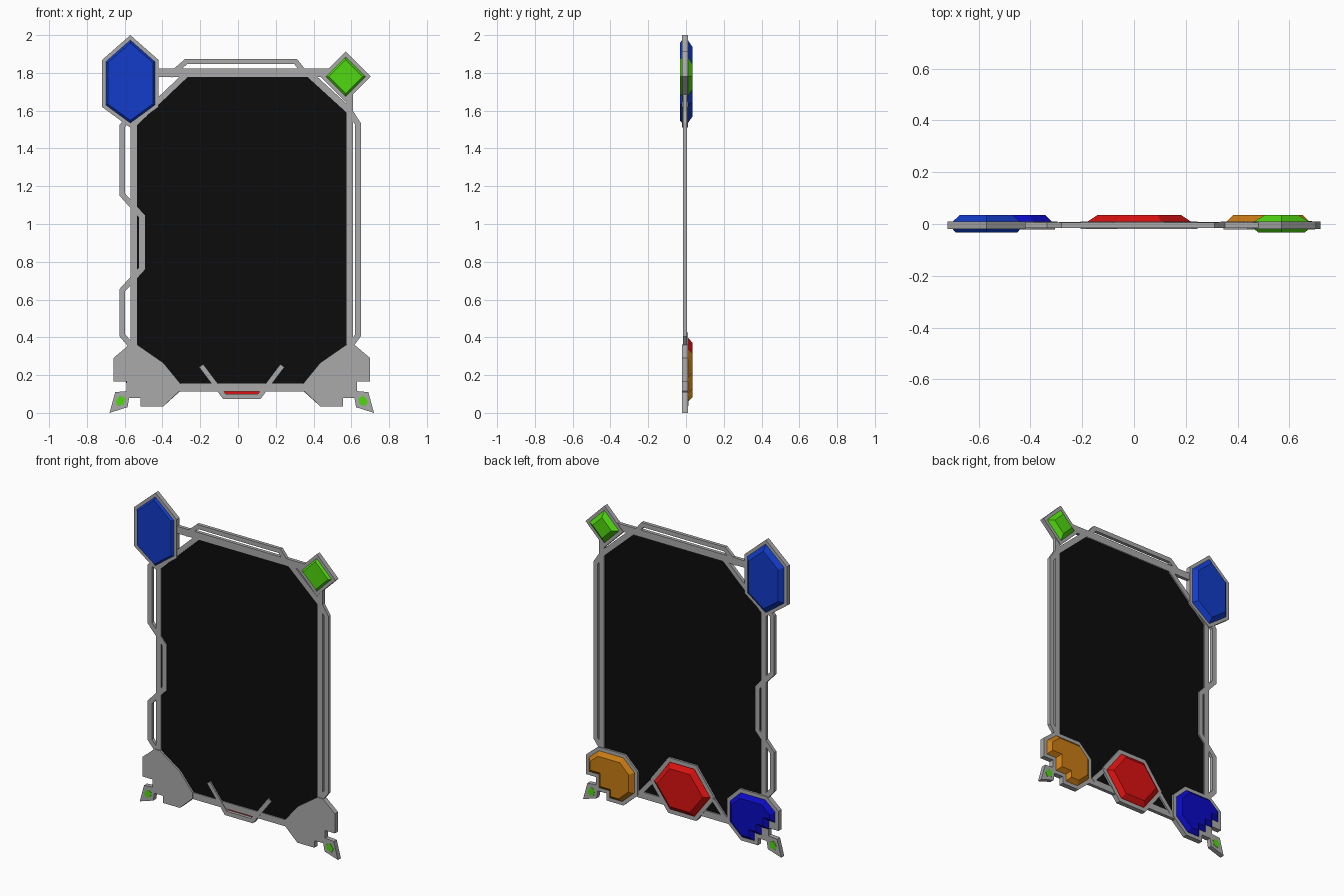
import bpy, bmesh
from mathutils import Vector

if "Cube" in bpy.data.objects:
    bpy.data.objects.remove(bpy.data.objects["Cube"])

CX = 0.02  # mirror line of the frame


def mat(name, r, g, b):
    m = bpy.data.materials.new(name)
    m.diffuse_color = (r, g, b, 1)
    m.use_nodes = True
    m.node_tree.nodes["Principled BSDF"].inputs["Base Color"].default_value = m.diffuse_color
    return m


GREY = mat("grey metal", 0.40, 0.40, 0.40)
BLACK = mat("black panel", 0.0035, 0.0035, 0.0035)
BLUE = mat("blue gem", 0.006, 0.045, 0.58)
NAVY = mat("deep blue gem", 0.003, 0.003, 0.55)
GREEN = mat("green gem", 0.08, 0.68, 0.005)
RED = mat("red gem", 0.72, 0.006, 0.006)
ORANGE = mat("orange gem", 0.58, 0.20, 0.007)


def inset(pts, d):
    """Move every edge of a closed outline inward by d."""
    p = [Vector(q) for q in pts]
    n = len(p)
    area = sum(p[i].x * p[(i + 1) % n].y - p[(i + 1) % n].x * p[i].y for i in range(n))
    s = 1 if area > 0 else -1
    out = []
    for i in range(n):
        a = (p[i] - p[i - 1]).normalized()
        b = (p[(i + 1) % n] - p[i]).normalized()
        na, nb = Vector((-a.y, a.x)) * s, Vector((-b.y, b.x)) * s
        out.append(p[i] + (na + nb) * (d / (1 + na.dot(nb))))
    return out


def prism(name, pts, y0, y1, material, bevel=0):
    """Outline in x,z extruded from y0 to y1, the y1 end shrunk by bevel."""
    bm = bmesh.new()
    top = inset(pts, bevel) if bevel else pts
    a = [bm.verts.new((q[0], y0, q[1])) for q in pts]
    b = [bm.verts.new((q[0], y1, q[1])) for q in top]
    n = len(a)
    bm.faces.new(a)
    bm.faces.new(b[::-1])
    for i in range(n):
        bm.faces.new((a[i], b[i], b[(i + 1) % n], a[(i + 1) % n]))
    bmesh.ops.recalc_face_normals(bm, faces=bm.faces)
    me = bpy.data.meshes.new(name)
    bm.to_mesh(me)
    bm.free()
    me.materials.append(material)
    ob = bpy.data.objects.new(name, me)
    bpy.context.collection.objects.link(ob)
    return ob


def strip(name, path, width, y0=-0.016, y1=0.006):
    """Flat mitred bar that follows an open path."""
    p = [Vector(q) for q in path]
    left, right = [], []
    for i, q in enumerate(p):
        a = (q - p[i - 1]).normalized() if i else (p[1] - q).normalized()
        b = (p[i + 1] - q).normalized() if i < len(p) - 1 else a
        na, nb = Vector((-a.y, a.x)), Vector((-b.y, b.x))
        m = (na + nb) * (width / 2 / (1 + na.dot(nb)))
        left.append(q + m)
        right.append(q - m)
    return prism(name, left + right[::-1], y0, y1, GREY)


def flip(pts):
    return [(2 * CX - x, z) for x, z in pts]


# panel with chamfered corners
prism("panel", [(-0.31, 0.14), (0.35, 0.14), (0.59, 0.37), (0.59, 1.59), (0.37, 1.79),
                (-0.265, 1.79), (-0.545, 1.52), (-0.545, 0.37)], -0.010, -0.003, BLACK)

# straight rails
strip("left_rail", [(-0.552, 0.30), (-0.552, 1.60)], 0.035)
strip("right_rail", [(0.592, 0.30), (0.592, 1.70)], 0.035)
strip("top_rail", [(-0.45, 1.802), (0.50, 1.802)], 0.045)
strip("bottom_rail", [(-0.32, 0.134), (0.36, 0.134)], 0.042)

# corner braces and outer brackets
strip("left_brace", [(-0.26, 1.805), (-0.555, 1.525)], 0.03)
strip("right_brace", [(0.365, 1.805), (0.595, 1.595)], 0.035)
strip("top_bracket", [(-0.36, 1.785), (-0.275, 1.86), (0.305, 1.86), (0.365, 1.785)], 0.028)
strip("right_bracket", [(0.59, 1.60), (0.635, 1.53), (0.635, 0.41), (0.59, 0.35)], 0.03)
strip("left_bracket", [(-0.56, 1.58), (-0.612, 1.52), (-0.612, 1.155), (-0.508, 1.04),
                       (-0.508, 0.765), (-0.612, 0.65), (-0.612, 0.41), (-0.56, 0.35)], 0.03)

# upper gems, showing on both sides
hexagon = [(-0.57, 2.0), (-0.42, 1.868), (-0.42, 1.62), (-0.57, 1.51), (-0.72, 1.62), (-0.72, 1.868)]
diamond = [(0.57, 1.913), (0.703, 1.78), (0.57, 1.647), (0.437, 1.78)]
for name, shape, m in (("blue", hexagon, BLUE), ("green", diamond, GREEN)):
    prism(name + "_setting", shape, -0.020, 0.010, GREY)
    gem = inset(shape, 0.019)
    prism(name + "_gem_front", gem, -0.019, -0.033, m, 0.012)
    prism(name + "_gem_back", gem, 0.009, 0.034, m, 0.028)

# lower corner plates with stepped outer edge, gems on the back
steps = [(0.70, 0.29), (0.70, 0.165), (0.63, 0.165), (0.63, 0.08), (0.555, 0.08),
         (0.555, 0.035), (0.435, 0.035)]
front = steps + [(0.345, 0.12), (0.345, 0.155), (0.435, 0.265), (0.575, 0.362), (0.615, 0.362)]
back = steps + [(0.335, 0.125), (0.335, 0.275), (0.425, 0.362), (0.615, 0.362)]
# the deep blue gem has finer steps
fine = [(0.70, 0.29), (0.70, 0.19), (0.655, 0.19), (0.655, 0.135), (0.605, 0.135),
        (0.605, 0.085), (0.555, 0.085)] + back[5:]
tag = [(0.69, 0.11), (0.61, 0.117), (0.625, 0.03), (0.72, 0.0)]
dot = [(0.665, 0.092), (0.638, 0.078), (0.644, 0.045), (0.676, 0.036), (0.688, 0.062)]
for side, f, gem_shape, m in (("right", lambda p: p, back, ORANGE), ("left", flip, fine, NAVY)):
    prism(side + "_corner_plate", f(front), -0.022, 0.0, GREY)
    prism(side + "_corner_back", f(back), -0.002, 0.010, GREY)
    prism(side + "_corner_gem", inset(f(gem_shape), 0.022), 0.009, 0.034, m, 0.025)
    prism(side + "_tag", f(tag), -0.020, 0.010, GREY)
    prism(side + "_tag_dot", f(dot), -0.022, 0.012, GREEN)
    # strut from the red gem to the corner on the back
    strip(side + "_strut", f([(CX + 0.20, 0.26), (CX + 0.30, 0.145)]), 0.028, -0.002, 0.008)

# red gem on the back, held by a ring whose lower half shows in front
low = [(CX - 0.215, 0.25), (CX - 0.092, 0.087), (CX + 0.092, 0.087), (CX + 0.215, 0.25)]
high = [(x, 0.5 - z) for x, z in low]
strip("ring_lower", low, 0.027, -0.020, 0.010)
strip("ring_upper", high, 0.027, -0.002, 0.010)
prism("red_gem", inset(low + high[2:0:-1], 0.010), -0.001, 0.010, RED)
prism("red_gem_bevel", inset(low + high[2:0:-1], 0.012), 0.009, 0.034, RED, 0.03)
